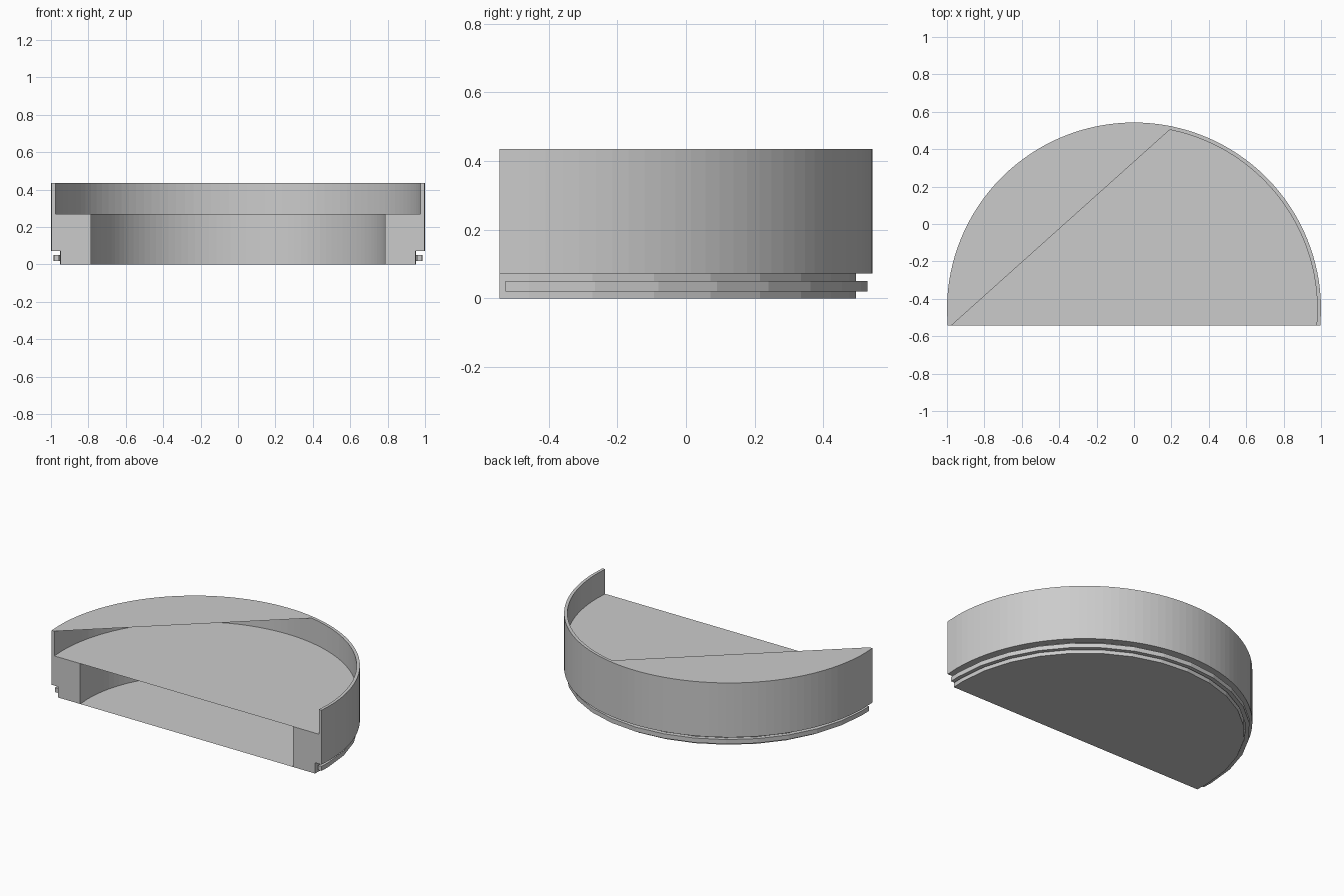
import bpy, bmesh, math

if "Cube" in bpy.data.objects:
    bpy.data.objects.remove(bpy.data.objects["Cube"])

CY = -0.4575      # centre of the arcs
CUT = -0.5425     # flat front plane
N = 64            # fine segments per half turn


def arc(r, fine=1, cut=CUT):
    """Arc points a little over a half turn; fine=4 keeps a coarse faceted arc."""
    pts = []
    a = math.asin((CY - cut) / r)

    def on(t):
        return r * math.cos(t), CY + r * math.sin(t)

    pts.append(on(-a))
    for i in range(N + 1):
        k, f = divmod(i, fine)
        p = on(k * fine * math.pi / N)
        q = on((k + 1) * fine * math.pi / N)
        f /= fine
        pts.append((p[0] + (q[0] - p[0]) * f, p[1] + (q[1] - p[1]) * f))
    pts.append(on(math.pi + a))
    return pts


def sweep(name, profile, skip=(), cut=CUT, extra=None):
    """Sweep a closed (radius, z, facet step) profile along the arc."""
    bm = bmesh.new()
    rows = [[bm.verts.new((x, y, z)) for x, y in arc(r, fine, cut)]
            for r, z, fine in profile]
    n = len(rows)
    for j in range(n):
        if j in skip:
            continue
        A, B = rows[j], rows[(j + 1) % n]
        for i in range(len(A) - 1):
            bm.faces.new((A[i], A[i + 1], B[i + 1], B[i]))
    for e in (0, -1):
        bm.faces.new([row[e] for row in rows])
    if extra:
        extra(bm, rows)
    bmesh.ops.triangulate(bm, faces=[f for f in bm.faces if len(f.verts) > 4])
    bmesh.ops.recalc_face_normals(bm, faces=bm.faces)
    me = bpy.data.meshes.new(name)
    bm.to_mesh(me)
    bm.free()
    ob = bpy.data.objects.new(name, me)
    bpy.context.collection.objects.link(ob)
    return ob


def panels(bm, rows):
    # full half-disc floor on the step
    bm.faces.new(rows[6])
    # top panel closing the left part of the rim
    bm.faces.new(rows[5][29:])
    # bottom panel with a shallow V-shaped front edge
    apex = bm.verts.new((0.22, -0.26, 0))
    bm.faces.new(rows[0] + [apex])


# stepped half ring with thin upper rim and closing panels
sweep("half_ring_body", [
    (0.79, 0, 1), (0.952, 0, 4), (0.952, 0.072, 4), (1.0, 0.072, 1),
    (1.0, 0.435, 1), (0.98, 0.435, 1), (0.98, 0.27, 1), (0.79, 0.27, 1)],
    skip=(6,), extra=panels)

# thin rib around the recessed foot
sweep("foot_rib", [
    (0.96, 0.02, 4), (0.986, 0.02, 4), (0.986, 0.05, 4), (0.96, 0.05, 4)],
    cut=-0.525)
